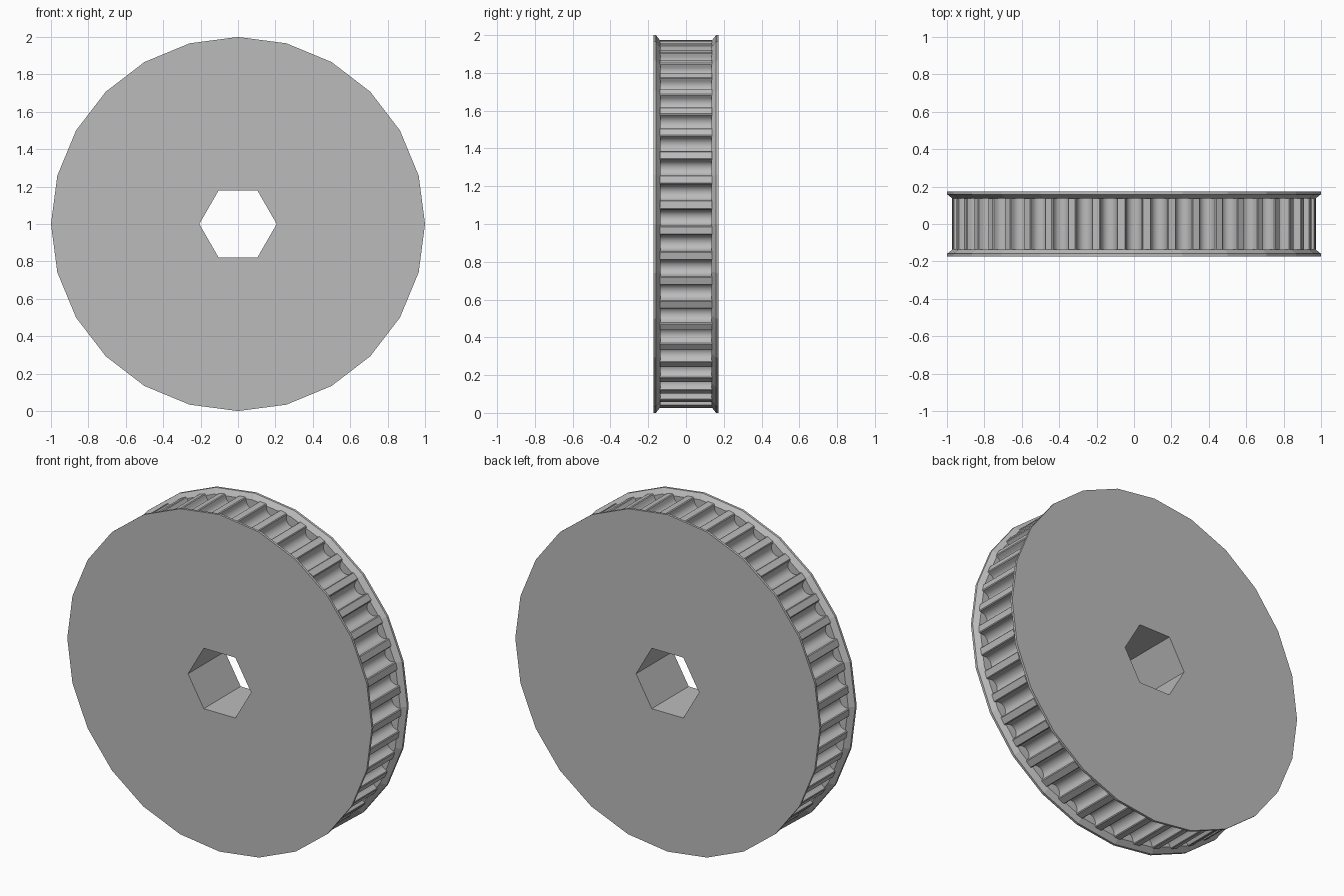
import bpy, bmesh, math
from math import sin, cos, pi

cube = bpy.data.objects.get("Cube")
if cube:
    bpy.data.objects.remove(cube, do_unlink=True)

TEETH = 45
LAND_R = 0.973      # radius of the tooth lands
GROOVE_R = 0.042    # radius of the round groove floor
BORE_R = 0.207      # corner radius of the hexagonal bore
CENTRE_Z = 1.0
Y_IN, Y_RIM, Y_OUT = 0.136, 0.159, 0.173

grey = bpy.data.materials.new("light_grey")
grey.use_nodes = True
colour = (0.5, 0.5, 0.5, 1)
grey.diffuse_color = colour
grey.node_tree.nodes["Principled BSDF"].inputs["Base Color"].default_value = colour


def polygon(radius, sides):
    return [(radius * cos(2 * pi * i / sides), radius * sin(2 * pi * i / sides))
            for i in range(sides)]


def toothed_outline():
    # one groove as (sideways offset, radius), repeated round the wheel
    groove = [(0.049, LAND_R), (0.044, LAND_R - 0.004)]
    steps = 12
    for i in range(steps + 1):
        a = pi * i / steps
        groove.append((GROOVE_R * cos(a), LAND_R - 0.015 - GROOVE_R * sin(a)))
    groove += [(-0.044, LAND_R - 0.004), (-0.049, LAND_R)]
    points = []
    for t in range(TEETH):
        a = pi / 2 + 2 * pi * t / TEETH
        for s, r in groove:
            points.append((r * cos(a) + s * sin(a), r * sin(a) - s * cos(a)))
    return points


def add_loop(bm, outline, y):
    return [bm.verts.new((x, y, z + CENTRE_Z)) for x, z in outline]


def bridge(bm, a, b):
    n = len(a)
    for i in range(n):
        bm.faces.new((a[i], a[(i + 1) % n], b[(i + 1) % n], b[i]))


def cap(bm, outer, inner, y_normal):
    # flat face between an outline and the bore
    edges = []
    for loop in (outer, inner):
        for i, v in enumerate(loop):
            w = loop[(i + 1) % len(loop)]
            edges.append(bm.edges.get((v, w)) or bm.edges.new((v, w)))
    bmesh.ops.triangle_fill(bm, edges=edges, use_beauty=True,
                            normal=(0, y_normal, 0))


def bored_part(name, sections):
    # solid through the given (outline, y) sections with a hexagonal bore
    bm = bmesh.new()
    loops = [add_loop(bm, outline, y) for outline, y in sections]
    for a, b in zip(loops, loops[1:]):
        bridge(bm, a, b)
    ends = (sections[0][1], sections[-1][1])
    bores = [add_loop(bm, polygon(BORE_R, 6), y) for y in ends]
    bridge(bm, *bores)
    direction = 1 if ends[1] > ends[0] else -1
    cap(bm, loops[0], bores[0], -direction)
    cap(bm, loops[-1], bores[1], direction)
    bmesh.ops.recalc_face_normals(bm, faces=bm.faces[:])
    mesh = bpy.data.meshes.new(name)
    bm.to_mesh(mesh)
    bm.free()
    mesh.materials.append(grey)
    obj = bpy.data.objects.new(name, mesh)
    bpy.context.collection.objects.link(obj)
    return obj


# toothed belt track, ending just inside the flanges
teeth = toothed_outline()
track = bored_part("toothed_track", [(teeth, -Y_IN - 0.001), (teeth, Y_IN + 0.001)])
bpy.ops.object.select_all(action='DESELECT')
track.select_set(True)
bpy.context.view_layer.objects.active = track
bpy.ops.object.shade_smooth_by_angle(angle=math.radians(30))

# bevelled flange on each side
for name, side in (("front_flange", -1), ("back_flange", 1)):
    bored_part(name, [(polygon(0.97, 24), side * Y_IN),
                      (polygon(1.0, 24), side * Y_RIM),
                      (polygon(1.0, 24), side * Y_OUT)])
